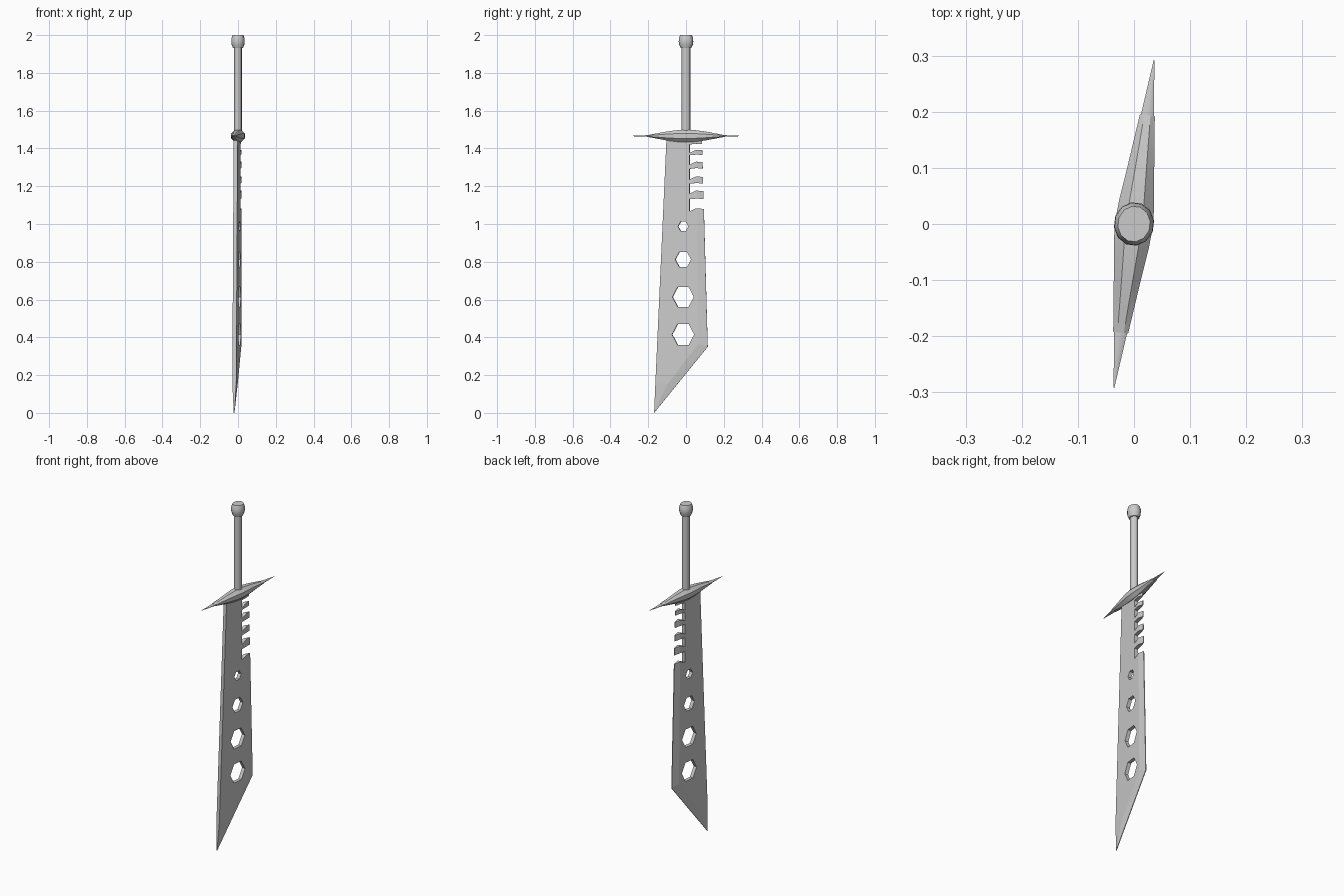
import bpy, bmesh, math
from mathutils import Matrix

if "Cube" in bpy.data.objects:
    bpy.data.objects.remove(bpy.data.objects["Cube"])

TURN = Matrix.Rotation(math.radians(-7), 4, 'Z')   # whole sword is turned slightly


def finish(name, bm, smooth=None):
    bmesh.ops.recalc_face_normals(bm, faces=bm.faces)
    me = bpy.data.meshes.new(name)
    bm.to_mesh(me)
    bm.free()
    ob = bpy.data.objects.new(name, me)
    bpy.context.collection.objects.link(ob)
    ob.matrix_world = TURN
    bpy.ops.object.select_all(action='DESELECT')
    bpy.context.view_layer.objects.active = ob
    ob.select_set(True)
    if smooth:
        bpy.ops.object.shade_smooth_by_angle(angle=math.radians(smooth))
    return ob


def loft(name, rings, sides, axis, smooth):
    """Skin elliptical rings (position, radius x, other radius) along Y or Z."""
    bm = bmesh.new()
    loops = []
    for p, ra, rb in rings:
        loop = []
        for i in range(sides):
            t = 2 * math.pi * (i + 0.5) / sides
            a, b = ra * math.cos(t), rb * math.sin(t)
            loop.append(bm.verts.new((a, p, b) if axis == 'Y' else (a, b, p)))
        loops.append(loop)
    for l0, l1 in zip(loops, loops[1:]):
        for i in range(sides):
            j = (i + 1) % sides
            bm.faces.new((l0[i], l0[j], l1[j], l1[i]))
    bm.faces.new(loops[0])
    bm.faces.new(loops[-1])
    return finish(name, bm, smooth)


def prism(bm, pts, h):
    """Extrude a (y, z) outline to both sides along X."""
    a = [bm.verts.new((-h, y, z)) for y, z in pts]
    b = [bm.verts.new((h, y, z)) for y, z in pts]
    bm.faces.new(a)
    bm.faces.new(b[::-1])
    for i in range(len(pts)):
        j = (i + 1) % len(pts)
        bm.faces.new((a[i], a[j], b[j], b[i]))


# Blade: flat cheeks, blunt back, bevelled cutting edge and slanted point
H, E = 0.0105, 0.002
pts = {'back_top': (-0.103, 1.45, H), 'back_low': (-0.162, 0.16, H),
       'tip': (-0.17, 0.0, E), 'corner': (0.116, 0.35, E),
       'edge_top': (0.085, 1.45, E), 'in_top': (0.055, 1.45, H),
       'in_corner': (0.068, 0.365, H), 'in_tip': (-0.10, 0.15, H)}
bm = bmesh.new()
side = {s: {k: bm.verts.new((s * h, y, z)) for k, (y, z, h) in pts.items()} for s in (1, -1)}
for s in (1, -1):
    for face in ('back_top back_low in_tip in_corner in_top', 'back_low tip in_tip',
                 'in_tip tip corner', 'in_tip corner in_corner',
                 'in_corner corner edge_top in_top'):
        bm.faces.new([side[s][k] for k in face.split()])
rim = 'back_top back_low tip corner edge_top in_top'.split()
for k, n in zip(rim, rim[1:] + rim[:1]):
    bm.faces.new((side[1][k], side[1][n], side[-1][n], side[-1][k]))
blade = finish("blade", bm)

# Cutter: hexagonal holes and saw-tooth slots
bm = bmesh.new()
for z, r in ((0.987, 0.027), (0.812, 0.042), (0.614, 0.057), (0.415, 0.059)):
    prism(bm, [(-0.014 + r * math.cos(k * math.pi / 3),
                z + 1.08 * r * math.sin(k * math.pi / 3)) for k in range(6)], 0.1)
for z, h in ((1.405, 0.016), (1.345, 0.019), (1.270, 0.022), (1.193, 0.020), (1.105, 0.026)):
    prism(bm, [(0.02, z - h - 0.012), (0.055, z - h + 0.004), (0.15, z - h - 0.004),
               (0.15, z + h - 0.004), (0.055, z + h + 0.004), (0.02, z + h)], 0.1)
cutter = finish("blade_cutter", bm)
cutter.hide_render = True

mod = blade.modifiers.new("cutouts", 'BOOLEAN')
mod.operation = 'DIFFERENCE'
mod.solver = 'EXACT'
mod.object = cutter
bpy.context.view_layer.objects.active = blade
bpy.ops.object.modifier_apply(modifier=mod.name)
bpy.data.objects.remove(cutter)

# Crossguard: swollen bar with a step down to a spike at each end
half = [(0.0, 0.037, 0.036), (0.04, 0.034, 0.034), (0.10, 0.026, 0.026), (0.15, 0.020, 0.016),
        (0.195, 0.0145, 0.007), (0.195, 0.0125, 0.005), (0.294, 0.0008, 0.0008)]
rings = [(-y, a, b) for y, a, b in half[:0:-1]] + half
guard = loft("crossguard", rings, 8, 'Y', 30)
guard.location.z = 1.466

# Grip and pommel
loft("grip", [(1.47, 0.020, 0.023), (1.95, 0.020, 0.023)], 12, 'Z', 35)
loft("pommel", [(1.932, 0.027, 0.029), (1.95, 0.034, 0.037), (1.966, 0.036, 0.039),
                (1.982, 0.035, 0.038), (2.0, 0.029, 0.032)], 12, 'Z', 35)
